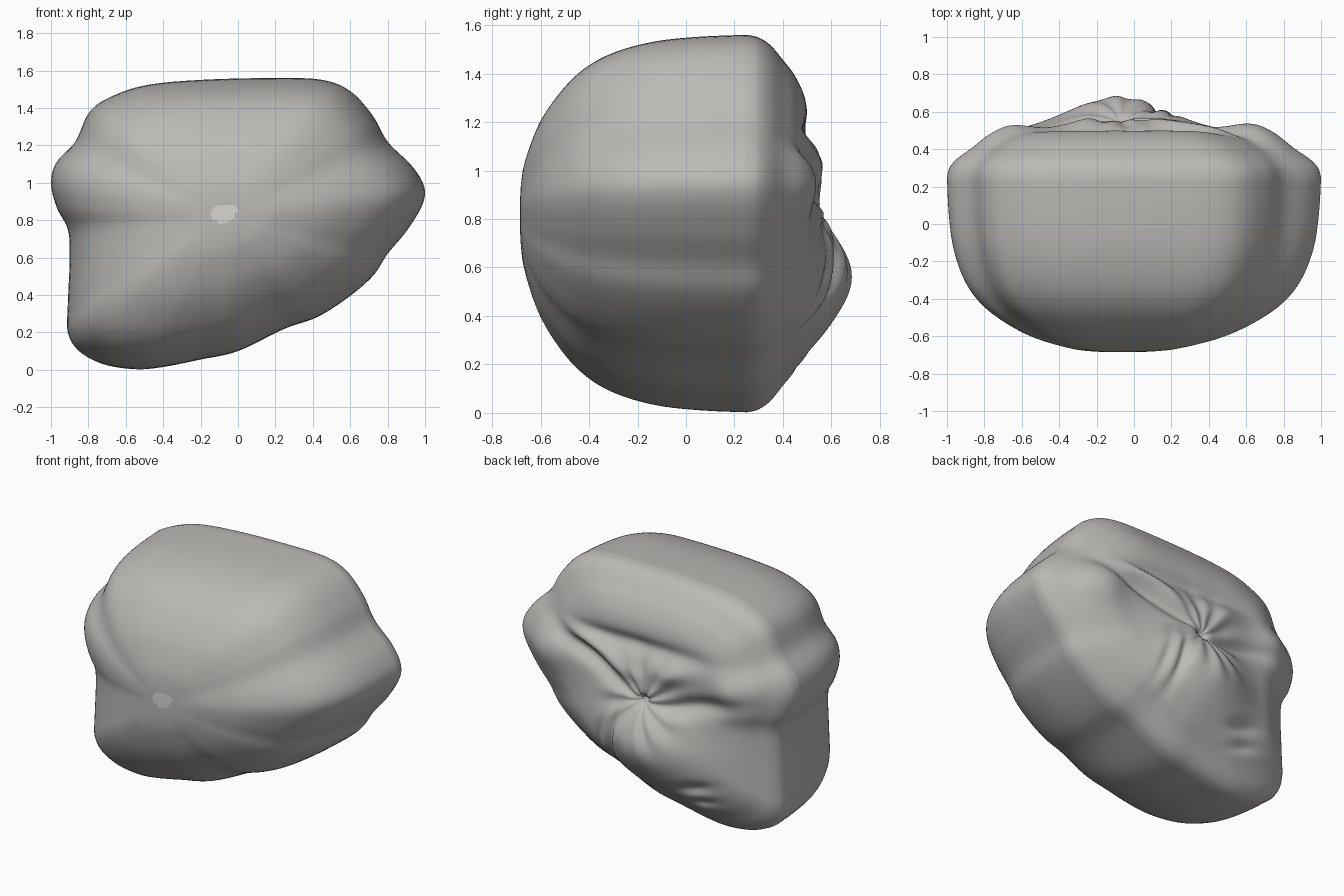
import bpy, bmesh, math
from mathutils import Vector

if "Cube" in bpy.data.objects:
    bpy.data.objects.remove(bpy.data.objects["Cube"])


def spline(pts, n, closed=False):
    """Catmull-Rom resampling of 2D points, n steps per span."""
    out, m = [], len(pts)
    get = (lambda i: Vector(pts[i % m])) if closed else (lambda i: Vector(pts[max(0, min(m - 1, i))]))
    for i in range(m if closed else m - 1):
        a, b, c, d = get(i - 1), get(i), get(i + 1), get(i + 2)
        for k in range(n):
            t = k / n
            out.append(0.5 * (2 * b + (c - a) * t + (2 * a - 5 * b + 4 * c - d) * t * t
                              + (3 * b - a - 3 * c + d) * t ** 3))
    if not closed:
        out.append(Vector(pts[-1]))
    return out


# Widest outline of the stone (x, z)
outline = spline([
    (0.2, 1.56), (0.45, 1.55), (0.6, 1.49), (0.72, 1.36), (0.8, 1.22), (0.93, 1.09),
    (0.995, 0.98), (0.985, 0.88), (0.9, 0.74), (0.8, 0.62), (0.72, 0.5), (0.58, 0.38),
    (0.42, 0.28), (0.25, 0.22), (0, 0.1), (-0.2, 0.055), (-0.4, 0.015), (-0.55, 0.003),
    (-0.72, 0.03), (-0.85, 0.1), (-0.91, 0.2), (-0.91, 0.35), (-0.9, 0.6), (-0.91, 0.75),
    (-0.97, 0.87), (-1.0, 1.0), (-0.97, 1.11), (-0.87, 1.22), (-0.8, 1.37), (-0.7, 1.45),
    (-0.5, 1.52), (-0.2, 1.55)], 6, True)
# Cross-sections (scale of outline, y): rounded front, flatter back
front = spline([(0.0, -0.685), (0.15, -0.682), (0.3, -0.663), (0.52, -0.6), (0.71, -0.5),
                (0.83, -0.4), (0.91, -0.28), (0.965, -0.12), (0.99, 0.06), (1.0, 0.25)], 5)
back = spline([(1.0, 0.25), (0.985, 0.3), (0.94, 0.35), (0.86, 0.4), (0.77, 0.45),
               (0.65, 0.49), (0.5, 0.505), (0.25, 0.52), (0.0, 0.53)], 8)
cx, cz = -0.07, 0.82


def blob(x, z, px, pz, rx, rz, tilt=0.0):
    """Soft elliptical bump, optionally tilted (degrees)."""
    c, s = math.cos(math.radians(tilt)), math.sin(math.radians(tilt))
    u, v = (x - px) * c + (z - pz) * s, (z - pz) * c - (x - px) * s
    return math.exp(-(u / rx) ** 2 - (v / rz) ** 2)


# Bumps and furrows of the back: amplitude, centre, radii, tilt
relief = [
    (0.165, -0.08, 0.54, 0.36, 0.24, 12),    # large lower swell
    (0.05, 0.66, 0.96, 0.17, 0.15, 0),       # right knob
    (0.04, -0.68, 1.0, 0.16, 0.14, 0),       # left knob
    (0.04, -0.25, 1.03, 0.16, 0.07, -10),    # folds above the pinch
    (0.04, 0.12, 1.0, 0.16, 0.05, 20),
    (0.035, 0.35, 1.1, 0.2, 0.04, 12),
    (-0.05, 0.36, 1.0, 0.28, 0.05, 20),
    (-0.045, -0.42, 0.86, 0.3, 0.06, -12),
    (-0.04, 0.05, 1.15, 0.45, 0.05, 0),
    (-0.035, 0.13, 0.55, 0.025, 0.2, 12),    # furrows beside the swell
    (-0.02, 0.22, 0.58, 0.025, 0.16, 15),
    (-0.03, -0.42, 0.32, 0.13, 0.04, -15),   # dimples on the lower lobe
    (-0.02, -0.45, 0.22, 0.1, 0.03, -15),
    (-0.06, -0.07, 0.82, 0.035, 0.03, 0),    # central pinch
]


def back_offset(x, z, s):
    fade = min(1.0, max(0.0, (1 - s) / 0.22))
    fade = fade * fade * (3 - 2 * fade)
    y = sum(a * blob(x, z, *r) for a, *r in relief)
    # fine wrinkles radiating from the pinch
    d, ang = math.hypot(x - cx, z - cz), math.atan2(z - cz, x - cx)
    y += 0.008 * math.sin(11 * ang + 5 * d) * math.exp(-((d - 0.2) / 0.13) ** 2)
    return y * fade


# Skin the rings from the front pole to the back pole
bm = bmesh.new()
rings = [(s, y, False) for s, y in front[1:]] + [(s, y, True) for s, y in back[1:-1]]
grid = []
for s, y, rear in rings:
    row = []
    for p in outline:
        x, z = cx + (p.x - cx) * s, cz + (p.y - cz) * s
        row.append(bm.verts.new((x, y + (back_offset(x, z, s) if rear else 0), z)))
    grid.append(row)
n = len(outline)
for a, b in zip(grid, grid[1:]):
    for i in range(n):
        bm.faces.new((a[i], a[(i + 1) % n], b[(i + 1) % n], b[i]))
for row, y in ((grid[0], front[0].y), (grid[-1], back[-1].y + back_offset(cx, cz, 0))):
    pole = bm.verts.new((cx, y, cz))
    for i in range(n):
        bm.faces.new((row[i], row[(i + 1) % n], pole))
bmesh.ops.recalc_face_normals(bm, faces=bm.faces)

# Pale spot at the front pole
for f in bm.faces:
    c = f.calc_center_median()
    f.smooth = True
    f.material_index = int(c.y < -0.6 and math.hypot((c.x - cx) / 0.065, (c.z - cz - 0.01) / 0.05) < 1)

mesh = bpy.data.meshes.new("stone")
bm.to_mesh(mesh)
bm.free()
for name, v in (("warm grey", (0.50, 0.49, 0.47)), ("pale grey", (0.68, 0.67, 0.65))):
    mat = bpy.data.materials.new(name)
    mat.diffuse_color = (*v, 1)
    mat.use_nodes = True
    mat.node_tree.nodes["Principled BSDF"].inputs["Base Color"].default_value = mat.diffuse_color
    mesh.materials.append(mat)
stone = bpy.data.objects.new("stone", mesh)
bpy.context.collection.objects.link(stone)
